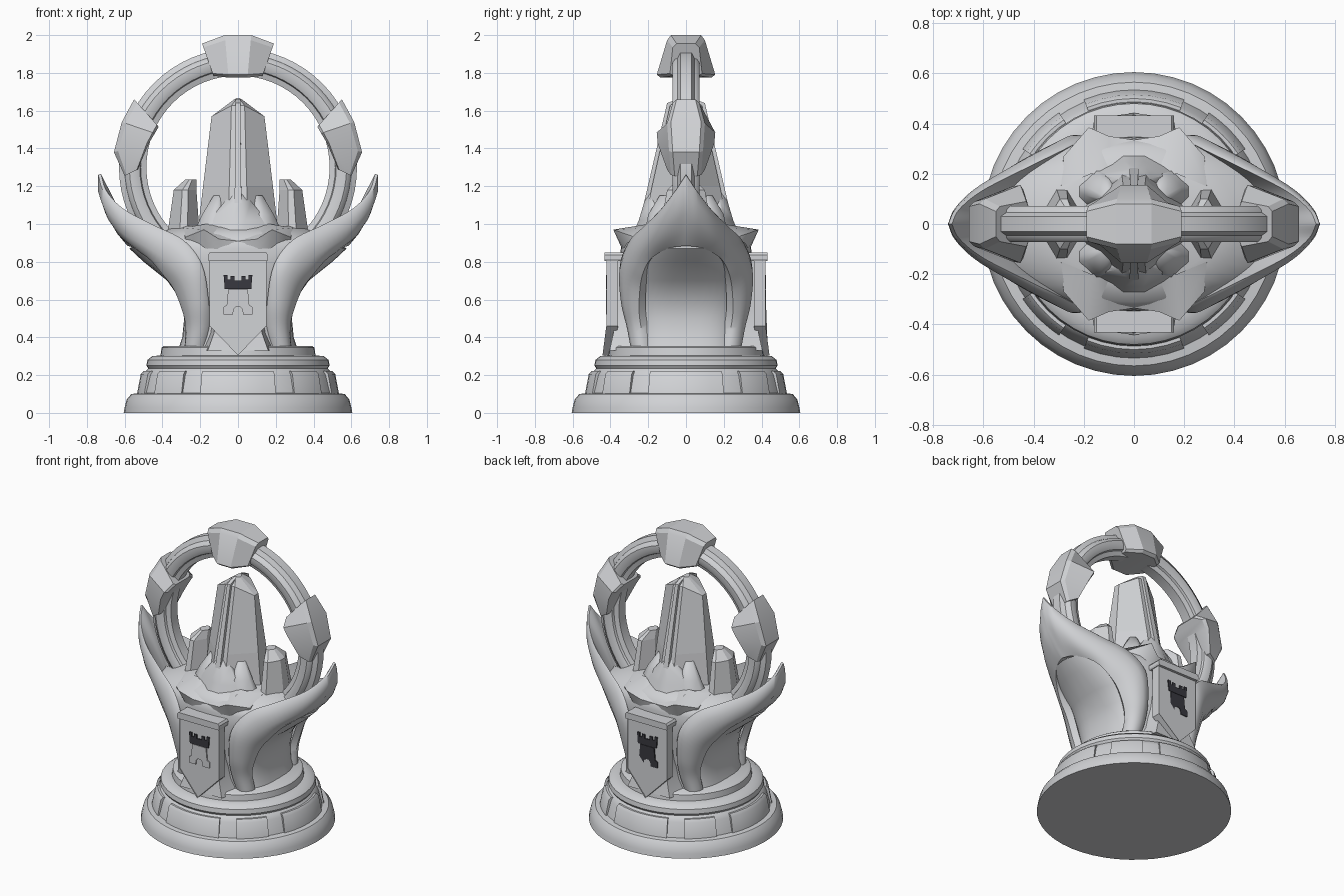
import bpy, bmesh, math
from mathutils import Vector

cube = bpy.data.objects.get("Cube")
if cube:
    bpy.data.objects.remove(cube)


def material(name, rgb):
    m = bpy.data.materials.new(name)
    m.use_nodes = True
    m.diffuse_color = (*rgb, 1)
    m.node_tree.nodes["Principled BSDF"].inputs["Base Color"].default_value = (*rgb, 1)
    return m


STONE = material("pale grey stone", (0.63, 0.64, 0.66))
DARK = material("charcoal", (0.04, 0.04, 0.05))


def finish(name, bm, mat=STONE, angle=35, mirror=(False, False)):
    bmesh.ops.recalc_face_normals(bm, faces=bm.faces)
    mesh = bpy.data.meshes.new(name)
    bm.to_mesh(mesh)
    bm.free()
    mesh.materials.append(mat)
    ob = bpy.data.objects.new(name, mesh)
    bpy.context.collection.objects.link(ob)
    if any(mirror):
        mod = ob.modifiers.new("Mirror", "MIRROR")
        mod.use_axis = (*mirror, False)
        mod.use_mirror_merge = False
    if angle:
        bpy.ops.object.select_all(action="DESELECT")
        ob.select_set(True)
        bpy.context.view_layer.objects.active = ob
        bpy.ops.object.shade_smooth_by_angle(angle=math.radians(angle))
    return ob


def loft(rings, bm=None, closed=False):
    """Skin a list of equal-length rings, capping the ends unless closed."""
    bm = bm or bmesh.new()
    rows = [[bm.verts.new(p) for p in ring] for ring in rings]
    n = len(rows[0])
    for a, b in zip(rows, rows[1:] + (rows[:1] if closed else [])):
        for i in range(n):
            bm.faces.new((a[i], a[(i + 1) % n], b[(i + 1) % n], b[i]))
    if not closed:
        bm.faces.new(rows[0])
        bm.faces.new(rows[-1])
    return bm


def oval(z, rx, ry, square=2.0, n=48):
    """Ellipse that grows boxier as square rises above two."""
    def bend(v):
        return math.copysign(abs(v) ** (2 / square), v)
    angles = [i * math.tau / n for i in range(n)]
    return [(rx * bend(math.cos(a)), ry * bend(math.sin(a)), z) for a in angles]


def plate(outline, y0, y1):
    return loft([[(x, y, z) for x, z in outline] for y in (y0, y1)])


def spline(pts, steps=5):
    """Smooth curve through the points."""
    p = [Vector(q) for q in pts]
    p = [2 * p[0] - p[1]] + p + [2 * p[-1] - p[-2]]
    out = []
    for a, b, c, d in zip(p, p[1:], p[2:], p[3:]):
        for k in range(steps):
            t = k / steps
            out.append(b + 0.5 * t * (c - a + t * (2 * a - 5 * b + 4 * c - d + t * (3 * (b - c) + d - a))))
    return out + [p[-2]]


# Stepped round plinth
steps = [(0, .605), (.03, .6), (.07, .59), (.1, .565), (.105, .525), (.2, .50), (.225, .485),
         (.235, .475), (.25, .485), (.28, .48), (.3, .455), (.305, .41), (.345, .405), (.355, .39)]
finish("plinth", loft([oval(z, r, r) for z, r in steps]))

# Raised curved panels around the middle step
bm = bmesh.new()
for i in range(8):
    half = 22 if i % 2 == 0 else 11
    rings = []
    for k in range(7):
        a = math.radians(45 * i - half + k * half / 3)
        rings.append([(r * math.cos(a), r * math.sin(a), z)
                      for r, z in ((.45, .1), (.535, .1), (.515, .205), (.5, .222), (.45, .222))])
    loft(rings, bm)
finish("plinth_panels", bm)

# Flared bowl, boxy at the foot and oval at the rim
rows = [(.34, .315, .30, 3), (.4, .295, .30, 3), (.5, .285, .305, 3), (.6, .305, .32, 3), (.7, .375, .335, 2.6),
        (.8, .50, .35, 2.2), (.87, .575, .345, 2), (.9, .53, .34, 2), (.95, .42, .31, 2), (.99, .33, .23, 2)]
finish("bowl", loft([oval(*r) for r in rows]))

# Sweeping leaf wings that wrap the bowl
outer = [(.74, 0, 1.26), (.71, .06, 1.17), (.62, .135, 1.075), (.46, .22, .99), (.3, .3, .91),
         (.2, .35, .78), (.165, .335, .6), (.16, .3, .46), (.19, .28, .34)]
inner = [(.58, 0, .885), (.56, .06, .88), (.52, .13, .855), (.46, .19, .81), (.40, .225, .74),
         (.34, .24, .66), (.295, .245, .55), (.275, .235, .46), (.28, .21, .34)]
rings = []
for o, i in zip(spline(outer), spline(inner)):
    mid = (o + i) / 2
    n = Vector((mid.x, mid.y, -.35 * mid.x)).normalized()
    rings.append([o, o.lerp(i, .2) + n * .035, o.lerp(i, .5) + n * .045, o.lerp(i, .8) + n * .03,
                  i + n * .005, i - n * .04, mid - n * .03, o - n * .015])
flip = [[Vector((p.x, -p.y, p.z)) for p in r] for r in rings[:0:-1]]
finish("leaf_wings", loft(flip + rings), angle=50, mirror=(True, False))

# Upright ring with a raised middle band
half_band = [(.485, .035), (.515, .045), (.52, .06), (.545, .072), (.575, .072), (.595, .058), (.60, .045), (.63, .03)]
band = half_band + [(r, -y) for r, y in reversed(half_band)]
rings = []
for k in range(64):
    a = k * math.tau / 64
    rings.append([(r * math.cos(a), y, 1.3 + r * math.sin(a)) for r, y in band])
finish("halo_ring", loft(rings, closed=True))


# Faceted clasps on the ring: outer edge, inner edge, half depth at each
def clasp(name, sections, mirror=(False, False)):
    rings = []
    for out, inn, y_out, y_in in sections:
        o, i = Vector((out[0], 0, out[1])), Vector((inn[0], 0, inn[1]))
        half = [(o, y_out), (o.lerp(i, .12), y_out + .02), (o.lerp(i, .93), y_in), (i, y_in - .02)]
        rings.append([p + Vector((0, y, 0)) for p, y in half] + [p - Vector((0, y, 0)) for p, y in half[::-1]])
    finish(name, loft(rings), angle=20, mirror=mirror)


clasp("top_clasp", [((-.19, 1.955), (-.13, 1.785), .05, .085), ((-.07, 2), (-.05, 1.775), .08, .155),
                    ((.07, 2), (.05, 1.775), .08, .155), ((.19, 1.955), (.13, 1.785), .05, .085)])
clasp("side_clasps", [((.55, 1.66), (.42, 1.515), .05, .09), ((.615, 1.54), (.44, 1.48), .08, .155),
                      ((.657, 1.38), (.47, 1.43), .07, .15), ((.6, 1.255), (.53, 1.29), .06, .1)], (True, False))


# Crystal cluster: each level is centre x, y, height, half sizes and shoulder drop
def crystal(name, levels, mirror=(False, False), angle=0):
    rings = []
    for cx, cy, z, rx, ry, drop in levels:
        pts = ((1, -.25), (.25, -1), (-.25, -1), (-1, -.25), (-1, .25), (-.25, 1), (.25, 1), (1, .25))
        rings.append([(cx + x * rx, cy + y * ry, z - drop * abs(x)) for x, y in pts])
    finish(name, loft(rings), angle=angle, mirror=mirror)


crystal("central_crystal", [(0, 0, .9, .22, .24, 0), (0, 0, 1.2, .185, .18, 0), (0, 0, 1.645, .14, .085, .075),
                            (0, 0, 1.67, .02, .03, .01)])
bm = bmesh.new()
for s in (-1, 1):
    loft([[(-.02, s * .26, .95), (.02, s * .26, .95), (.02, s * .1, .95), (-.02, s * .1, .95)],
          [(-.012, s * .1, 1.64), (.012, s * .1, 1.64), (.012, s * .05, 1.66), (-.012, s * .05, 1.66)]], bm)
finish("crystal_ridges", bm, angle=0)
crystal("side_crystals", [(.29, 0, .9, .09, .15, 0), (.28, 0, 1.18, .06, .1, 0), (.25, 0, 1.235, .03, .04, 0)],
        (True, False))
crystal("inner_crystals", [(.14, .13, .9, .12, .1, 0), (.12, .13, 1.05, .07, .07, 0), (.1, .11, 1.15, .03, .03, 0)],
        (True, True), 60)
crystal("front_and_back_crystals", [(0, .18, .9, .19, .12, 0), (0, .18, 1.02, .15, .07, 0),
                                    (0, .17, 1.12, .07, .05, 0), (0, .16, 1.2, .012, .012, 0)], (False, True), 50)

# Jagged collar spilling over the bowl rim
bm = loft([[(0, .2, .86), (0, .33, .86), (0, .335, .91), (0, .2, 1.0)],
           [(.1, .2, .86), (.1, .335, .86), (.1, .35, .92), (.1, .2, 1.0)],
           [(.17, .2, .86), (.17, .33, .87), (.18, .385, .97), (.17, .2, 1.0)],
           [(.3, .15, .87), (.28, .26, .88), (.28, .27, .93), (.29, .15, .98)]])
finish("jagged_collar", bm, angle=60, mirror=(True, True))

# Flared supports behind the banners
bm = loft([[(x, y, z) for x, y in ((-w, .2), (w, .2), (w * .8, d), (-w * .8, d))]
           for z, w, d in ((.33, .2, .405), (.42, .16, .385), (.55, .14, .365), (.83, .14, .36))])
finish("banner_supports", bm, mirror=(False, True))

# Pointed banners with a raised border and a hanging bar
bm = plate([(-.15, .83), (.15, .83), (.15, .46), (0, .305), (-.15, .46)], .36, .422)
for v in bm.verts:
    if v.co.z < .4:
        v.co.y += .02
face = max(bm.faces, key=lambda f: f.calc_center_median().y)
bmesh.ops.inset_region(bm, faces=[face], thickness=.016)
bmesh.ops.translate(bm, verts=face.verts, vec=(0, -.008, 0))
finish("banners", bm, angle=20, mirror=(False, True))
bm = plate([(-.155, .805), (.155, .805), (.16, .815), (.16, .835), (.15, .848), (-.15, .848),
            (-.16, .835), (-.16, .815)], .33, .432)
finish("banner_bars", bm, angle=20, mirror=(False, True))

# Tower emblems: battlement over a tapering body with a doorway
half_top = [(.018, .70), (.018, .725), (.04, .725), (.04, .705), (.056, .705), (.056, .73), (.076, .73), (.07, .655)]
battlement = half_top + [(-x, z) for x, z in reversed(half_top)]
half_body = [(.052, .653), (.06, .57), (.078, .56), (.078, .52), (.026, .52), (.024, .55), (.01, .562)]
body = half_body + [(-x, z) for x, z in reversed(half_body)]
for side, s, body_mat in (("front", -1, STONE), ("back", 1, DARK)):
    finish(side + "_battlement", plate(battlement, s * .413, s * .4225), DARK, 0)
    finish(side + "_tower_body", plate(body, s * .413, s * .4225), body_mat, 0)
